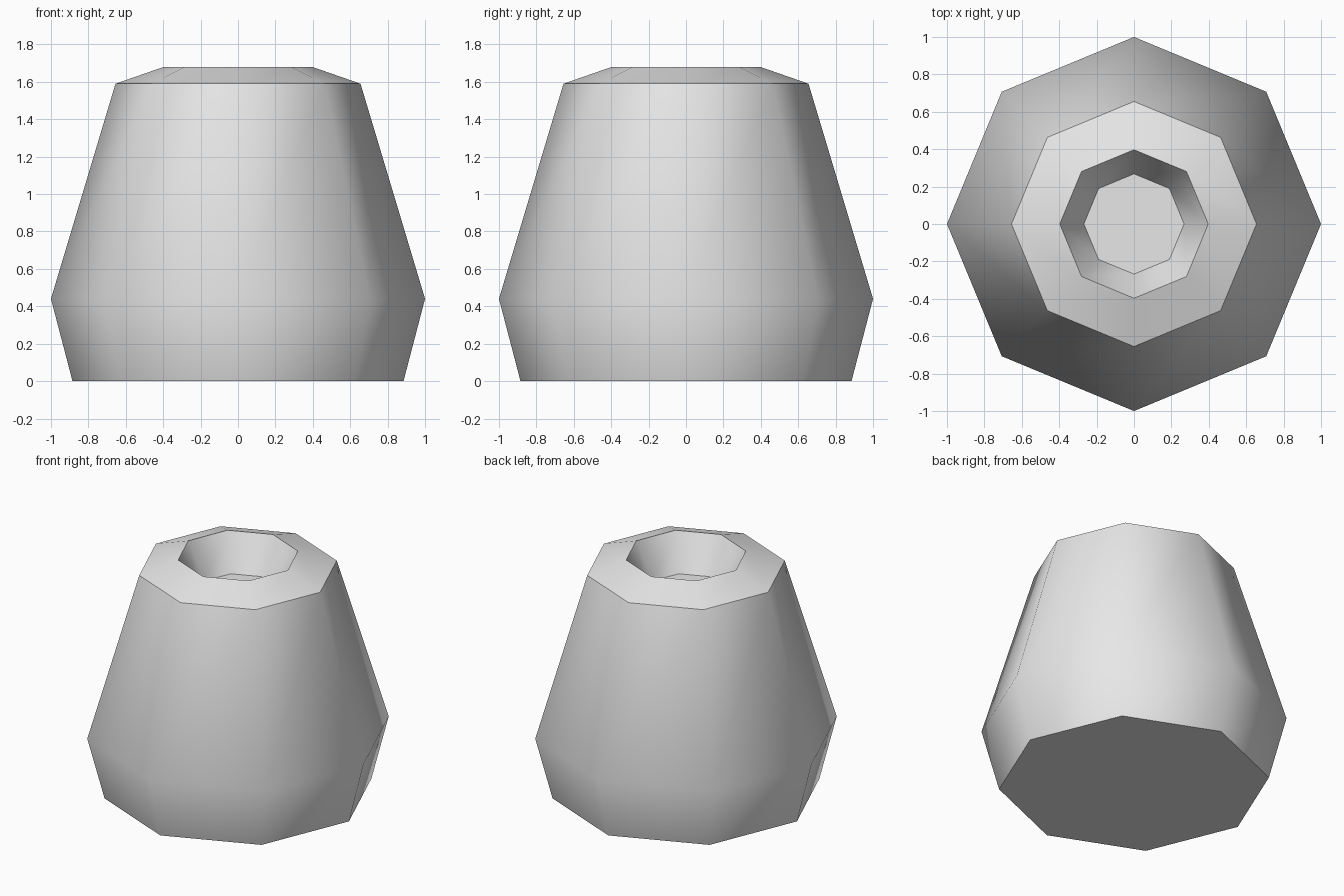
import bpy
import bmesh
import math

cube = bpy.data.objects.get("Cube")
if cube:
    bpy.data.objects.remove(cube, do_unlink=True)

SIDES = 8
# (radius, height) from the base, over the rim, down to the recess floor
PROFILE = [(0.885, 0), (1, 0.44), (0.655, 1.59), (0.397, 1.68), (0.268, 1.425)]

# Plain grey material
grey = bpy.data.materials.new("light_grey")
grey.use_nodes = True
color = (0.8, 0.8, 0.8, 1)
grey.diffuse_color = color
grey.node_tree.nodes["Principled BSDF"].inputs["Base Color"].default_value = color


def ring(bm, radius, z):
    step = 2 * math.pi / SIDES
    return [bm.verts.new((radius * math.cos(i * step), radius * math.sin(i * step), z))
            for i in range(SIDES)]


# Tapered eight-sided body with a recessed top
bm = bmesh.new()
rings = [ring(bm, r, z) for r, z in PROFILE]
for low, high in zip(rings, rings[1:]):
    for i in range(SIDES):
        j = (i + 1) % SIDES
        bm.faces.new((low[i], low[j], high[j], high[i]))
bm.faces.new(rings[0][::-1])  # base
bm.faces.new(rings[-1])       # recess floor

mesh = bpy.data.meshes.new("tapered_body")
bm.to_mesh(mesh)
bm.free()
mesh.materials.append(grey)
body = bpy.data.objects.new("tapered_body", mesh)
bpy.context.collection.objects.link(body)

# Smooth around the sides, sharp at the base, rim and recess
bpy.ops.object.select_all(action="DESELECT")
body.select_set(True)
bpy.context.view_layer.objects.active = body
bpy.ops.object.shade_smooth_by_angle(angle=math.radians(48))
